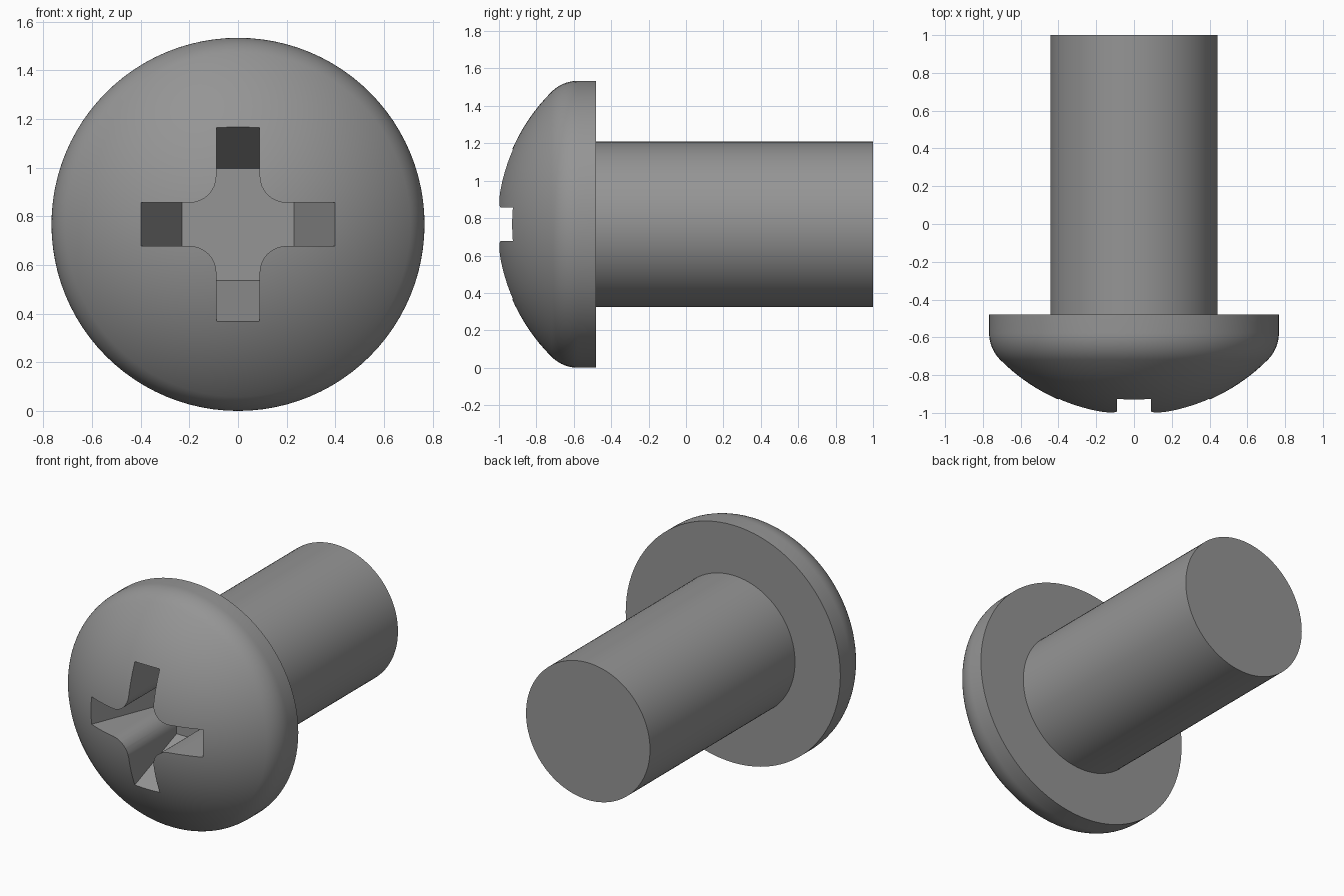
import bpy, bmesh, math
from mathutils import Matrix, Vector

if "Cube" in bpy.data.objects:
    bpy.data.objects.remove(bpy.data.objects["Cube"])

CENTRE_Z = 0.767
HEAD_R, SHANK_R = 0.767, 0.443
DOME_R, DOME_Y = 1.0, -0.013      # dome sphere radius and centre
FILLET_R = 0.2                    # rounded rim of the head

steel = bpy.data.materials.new("grey_steel")
steel.diffuse_color = (0.3, 0.3, 0.3, 1)
steel.use_nodes = True
steel.node_tree.nodes["Principled BSDF"].inputs["Base Color"].default_value = steel.diffuse_color


def make_object(name, bm):
    bmesh.ops.recalc_face_normals(bm, faces=bm.faces)
    mesh = bpy.data.meshes.new(name)
    bm.to_mesh(mesh)
    bm.free()
    mesh.materials.append(steel)
    obj = bpy.data.objects.new(name, mesh)
    bpy.context.collection.objects.link(obj)
    return obj


# Screw profile as (radius, y): dome, rounded rim, underside, shank
fr = HEAD_R - FILLET_R
fy = DOME_Y - math.sqrt((DOME_R - FILLET_R) ** 2 - fr ** 2)
tangent = math.asin(fr / (DOME_R - FILLET_R))
profile = []
for i in range(17):
    a = tangent * i / 16
    profile.append((DOME_R * math.sin(a), DOME_Y - DOME_R * math.cos(a)))
for i in range(1, 11):
    a = tangent + (math.pi / 2 - tangent) * i / 10
    profile.append((fr + FILLET_R * math.sin(a), fy - FILLET_R * math.cos(a)))
profile += [(HEAD_R, -0.48), (SHANK_R, -0.48), (SHANK_R, 1.0), (0, 1.0)]

# Spin the profile around the y axis
bm = bmesh.new()
verts = [bm.verts.new((r, y, CENTRE_Z)) for r, y in profile]
edges = [bm.edges.new(pair) for pair in zip(verts, verts[1:])]
bmesh.ops.spin(bm, geom=verts + edges, cent=(0, 0, CENTRE_Z), axis=(0, 1, 0),
               angle=math.tau, steps=96, use_merge=True)
bmesh.ops.remove_doubles(bm, verts=bm.verts, dist=1e-5)
screw = make_object("screw", bm)


# Cross recess cutter: four wings with sloping ends and rounded inner corners
def cross_outline(reach, half=0.089, corner=0.11, steps=8):
    quarter = [(reach, -half), (reach, half)]
    c = half + corner
    for i in range(steps + 1):
        a = -math.pi / 2 - math.pi / 2 * i / steps
        quarter.append((c + corner * math.cos(a), c + corner * math.sin(a)))
    points = []
    for k in range(4):
        turn = Matrix.Rotation(k * math.pi / 2, 2)
        points += [turn @ Vector(p) for p in quarter]
    return points


FLOOR_Y, OPEN_Y = -0.5, -1.1
slope = (0.4 - 0.23) / 0.43
bm = bmesh.new()
rings = []
for y in (OPEN_Y, FLOOR_Y):
    reach = 0.23 + (FLOOR_Y - y) * slope
    rings.append([bm.verts.new((p.x, y, CENTRE_Z + p.y)) for p in cross_outline(reach)])
n = len(rings[0])
for ring in rings:
    bm.faces.new(ring)
for i in range(n):
    j = (i + 1) % n
    bm.faces.new((rings[0][i], rings[0][j], rings[1][j], rings[1][i]))
cutter = make_object("recess_cutter", bm)
cutter.hide_render = True

# Cut the recess, then smooth the round surfaces
cut = screw.modifiers.new("cross_recess", 'BOOLEAN')
cut.operation = 'DIFFERENCE'
cut.solver = 'EXACT'
cut.object = cutter
bpy.context.view_layer.objects.active = screw
screw.select_set(True)
bpy.ops.object.modifier_apply(modifier=cut.name)
bpy.data.objects.remove(cutter)
bpy.ops.object.shade_smooth_by_angle(angle=math.radians(30))
